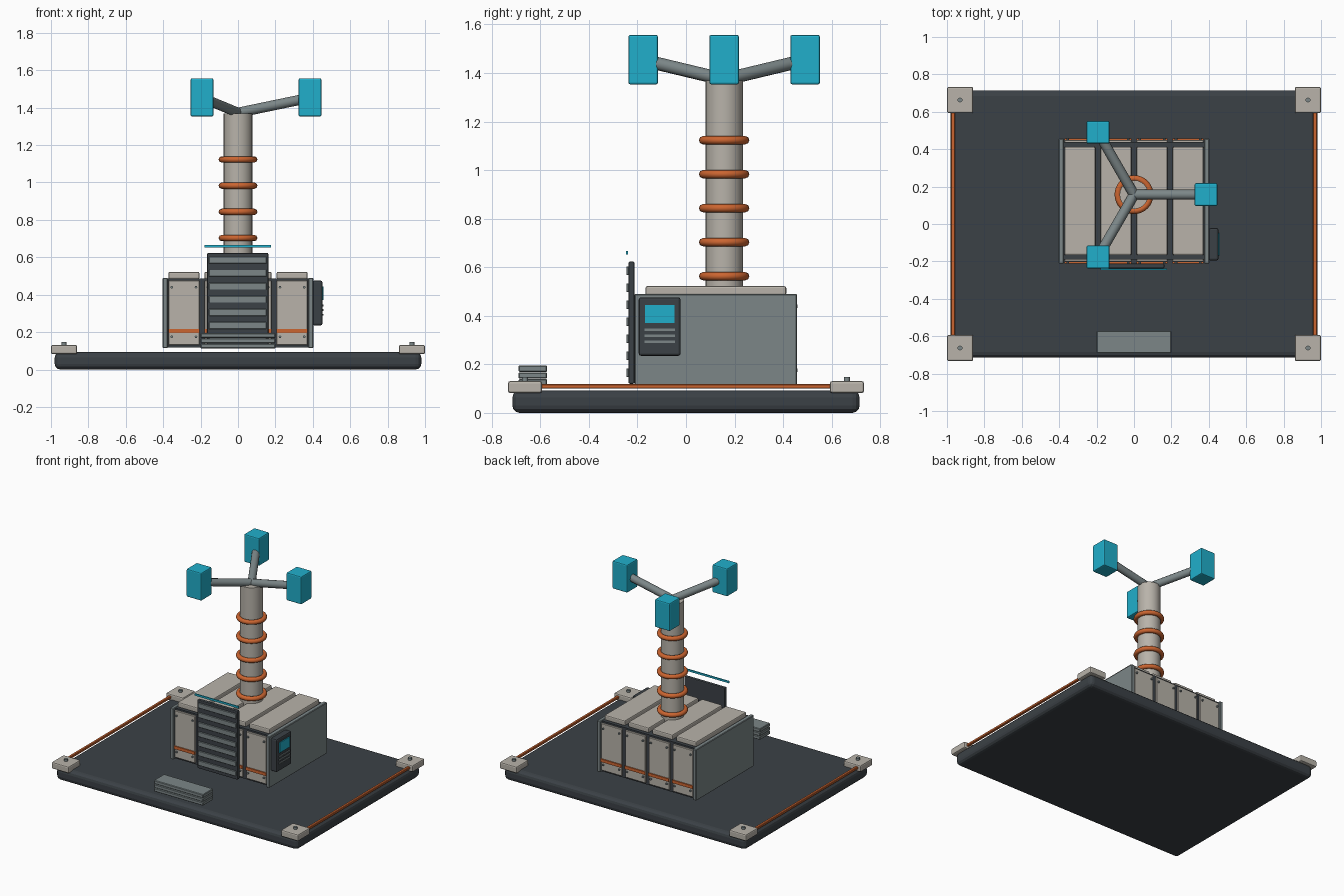
import bpy, bmesh, math
from mathutils import Vector

if "Cube" in bpy.data.objects:
    bpy.data.objects.remove(bpy.data.objects["Cube"])


def material(name, rgb):
    m = bpy.data.materials.new(name)
    m.diffuse_color = (*rgb, 1)
    m.use_nodes = True
    m.node_tree.nodes["Principled BSDF"].inputs["Base Color"].default_value = m.diffuse_color
    return m


DARK = material("charcoal", (0.044, 0.053, 0.061))
BEIGE = material("warm beige", (0.48, 0.45, 0.40))
GREY = material("steel grey", (0.20, 0.24, 0.245))
ORANGE = material("copper orange", (0.60, 0.13, 0.03))
CYAN = material("cyan", (0.015, 0.43, 0.60))


def finish(name, bm, mat, smooth=False):
    bmesh.ops.recalc_face_normals(bm, faces=bm.faces[:])
    me = bpy.data.meshes.new(name)
    bm.to_mesh(me)
    bm.free()
    me.materials.append(mat)
    ob = bpy.data.objects.new(name, me)
    bpy.context.collection.objects.link(ob)
    if smooth:
        bpy.ops.object.select_all(action='DESELECT')
        ob.select_set(True)
        bpy.context.view_layer.objects.active = ob
        bpy.ops.object.shade_smooth_by_angle(angle=math.radians(40))
    return ob


def box(name, x, y, z, mat, bevel=0.0, segs=2):
    """Box from its (min, max) range on each axis."""
    bm = bmesh.new()
    bmesh.ops.create_cube(bm, size=1)
    for v in bm.verts:
        v.co = Vector([(a + b) / 2 + c * (b - a) for (a, b), c in zip((x, y, z), v.co)])
    if bevel:
        bmesh.ops.bevel(bm, geom=bm.edges[:], offset=bevel, segments=segs,
                        profile=0.5, affect='EDGES')
    return finish(name, bm, mat)


def rod(name, p, q, r, mat, sides=16):
    """Cylinder between two points."""
    p, q = Vector(p), Vector(q)
    bm = bmesh.new()
    bmesh.ops.create_cone(bm, cap_ends=True, segments=sides, radius1=r, radius2=r,
                          depth=(q - p).length)
    turn = (q - p).to_track_quat('Z', 'Y')
    for v in bm.verts:
        v.co = turn @ v.co + (p + q) / 2
    return finish(name, bm, mat, True)


def ring(name, centre, major, minor, mat):
    bpy.ops.mesh.primitive_torus_add(location=centre, major_radius=major, minor_radius=minor,
                                     major_segments=32, minor_segments=8)
    ob = bpy.context.object
    ob.name = name
    ob.data.materials.append(mat)
    bpy.ops.object.shade_smooth_by_angle(angle=math.radians(50))


# Deck with corner pads, bolts and side rails
box("deck", (-0.98, 0.98), (-0.715, 0.715), (0, 0.093), DARK, 0.03, 3)
for sx in (-1, 1):
    for sy in (-1, 1):
        cx, cy = sx * 0.93, sy * 0.663
        box("corner_pad", (cx - 0.07, cx + 0.07), (cy - 0.07, cy + 0.07), (0.082, 0.131), BEIGE, 0.009)
        rod("pad_bolt", (cx, cy, 0.125), (cx, cy, 0.147), 0.013, GREY, 10)
    cx = sx * 0.968
    box("side_rail", (cx - 0.01, cx + 0.01), (-0.61, 0.61), (0.1, 0.118), ORANGE, 0.003, 1)

# Front step of three slabs
for i in range(3):
    z = 0.113 + i * 0.028
    box("step_slab", (-0.2, 0.2), (-0.69, -0.572), (z, z + 0.026), GREY, 0.004, 1)

# Cabin core and side plates
box("cabin_core", (-0.38, 0.38), (-0.19, 0.438), (0.118, 0.487), DARK)
for sx in (-1, 1):
    box("cabin_side", sorted((sx * 0.375, sx * 0.403)), (-0.212, 0.457), (0.115, 0.49), GREY, 0.004, 1)

# Roof panels, wall panels, stripes and bolts
for i in range(4):
    cx = (i - 1.5) * 0.193
    span = (cx - 0.083, cx + 0.083)
    box("roof_panel", span, (-0.167, 0.413), (0.483, 0.522), BEIGE, 0.008)
    for face, s in ((-0.19, -1), (0.438, 1)):
        def depth(a, b):
            return sorted((face + s * a, face + s * b))
        box("wall_panel", span, depth(-0.004, 0.012), (0.13, 0.475), BEIGE, 0.003, 1)
        box("wall_stripe", span, depth(0.008, 0.02), (0.195, 0.217), ORANGE)
        for bx in (-0.065, 0.065):
            for bz in (0.175, 0.44):
                rod("wall_bolt", (cx + bx, face + s * 0.01, bz),
                    (cx + bx, face + s * 0.022, bz), 0.007, GREY, 8)

# Louvred front door and light bar above it
box("door", (-0.165, 0.162), (-0.237, -0.212), (0.12, 0.623), DARK, 0.006)
for i in range(7):
    z = 0.165 + i * 0.07
    box("door_slat", (-0.155, 0.152), (-0.245, -0.234), (z - 0.018, z + 0.018), GREY, 0.002, 1)
box("door_light", (-0.18, 0.176), (-0.247, -0.239), (0.652, 0.666), CYAN)

# Control box on the right side
box("control_box", (0.4, 0.451), (-0.195, -0.022), (0.235, 0.476), DARK, 0.01)
box("control_screen", (0.449, 0.457), (-0.168, -0.048), (0.371, 0.445), CYAN)
for z in (0.293, 0.318, 0.342):
    box("control_vent", (0.449, 0.457), (-0.17, -0.045), (z - 0.005, z + 0.005), GREY)

# Mast with coil rings
MAST_Y = 0.157
rod("mast", (0, MAST_Y, 0.5), (0, MAST_Y, 1.37), 0.077, BEIGE, 24)
for i in range(5):
    ring("coil_ring", (0, MAST_Y, 0.563 + i * 0.14), 0.087, 0.017, ORANGE)

# Three arms carrying sensor blocks
for i in range(3):
    a = i * math.tau / 3
    x, y = 0.385 * math.cos(a), MAST_Y + 0.385 * math.sin(a)
    rod("arm", (0, MAST_Y, 1.373), (x, y, 1.453), 0.027, GREY, 12)
    box("sensor_block", (x - 0.061, x + 0.061), (y - 0.061, y + 0.061), (1.353, 1.557), CYAN, 0.008)
